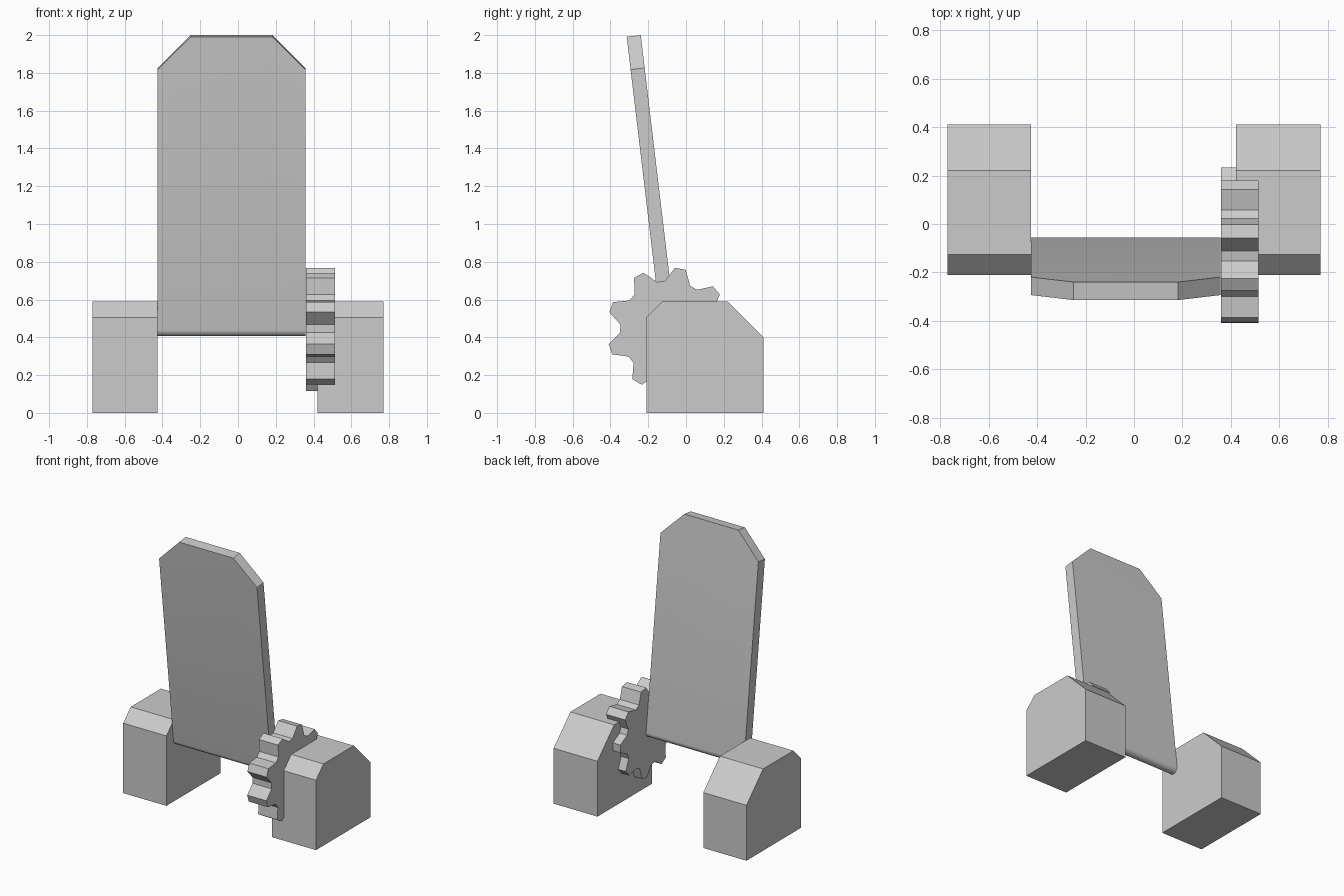
import bpy, bmesh
from math import cos, sin, pi, radians, atan2
from mathutils import Vector

if "Cube" in bpy.data.objects:
    bpy.data.objects.remove(bpy.data.objects["Cube"])

HINGE = Vector((-0.092, 0.443))  # shared pivot of lever and gear (y, z)


def extrude_x(name, profile, x0, x1, edit=None):
    """Extrude a closed (y, z) profile from x0 to x1."""
    bm = bmesh.new()
    face = bm.faces.new([bm.verts.new((x0, y, z)) for y, z in profile])
    new = bmesh.ops.extrude_face_region(bm, geom=[face])["geom"]
    bmesh.ops.translate(bm, vec=(x1 - x0, 0, 0),
                        verts=[v for v in new if isinstance(v, bmesh.types.BMVert)])
    if edit:
        edit(bm)
    bmesh.ops.recalc_face_normals(bm, faces=bm.faces)
    mesh = bpy.data.meshes.new(name)
    bm.to_mesh(mesh)
    bm.free()
    obj = bpy.data.objects.new(name, mesh)
    bpy.context.collection.objects.link(obj)
    return obj


# Two chamfered support blocks
block = [(-0.21, 0), (0.41, 0), (0.41, 0.4), (0.22, 0.59), (-0.125, 0.59), (-0.21, 0.505)]
extrude_x("left_block", block, -0.77, -0.425)
extrude_x("right_block", block, 0.42, 0.77)

# Leaning lever plate with rounded foot and clipped top corners
up = Vector((-0.119, 1)).normalized()
across = Vector((up.y, -up.x))
r = 0.0375
length = (2.0 - HINGE.y - across.y * -r - 0.0) / up.y
length = (2.0 - HINGE.y - across.y * r) / up.y
plate = [HINGE + up * length - across * r]
plate += [HINGE - across * r * cos(pi * i / 12) - up * r * sin(pi * i / 12) for i in range(13)]
plate += [HINGE + up * length + across * r]


def clip_top(bm):
    edges = [e for e in bm.edges
             if all(v.co.z > 1.9 for v in e.verts)
             and abs(e.verts[0].co.x - e.verts[1].co.x) < 1e-5]
    bmesh.ops.bevel(bm, geom=edges, offset=0.175, segments=1, affect='EDGES',
                    offset_type='OFFSET', clamp_overlap=False)


lever = extrude_x("lever_plate", plate, -0.425, 0.357, clip_top)
bpy.context.view_layer.objects.active = lever
lever.select_set(True)
bpy.ops.object.shade_smooth_by_angle(angle=radians(30))

# Nine-tooth gear
gear = []
for k in range(9):
    for offset, radius in ((-15.3, 0.257), (-5, 0.327), (5, 0.327), (15.3, 0.257)):
        a = radians(79 + 40 * k + offset)
        gear.append(HINGE + Vector((cos(a), sin(a))) * radius)
extrude_x("gear", gear, 0.36, 0.513)
